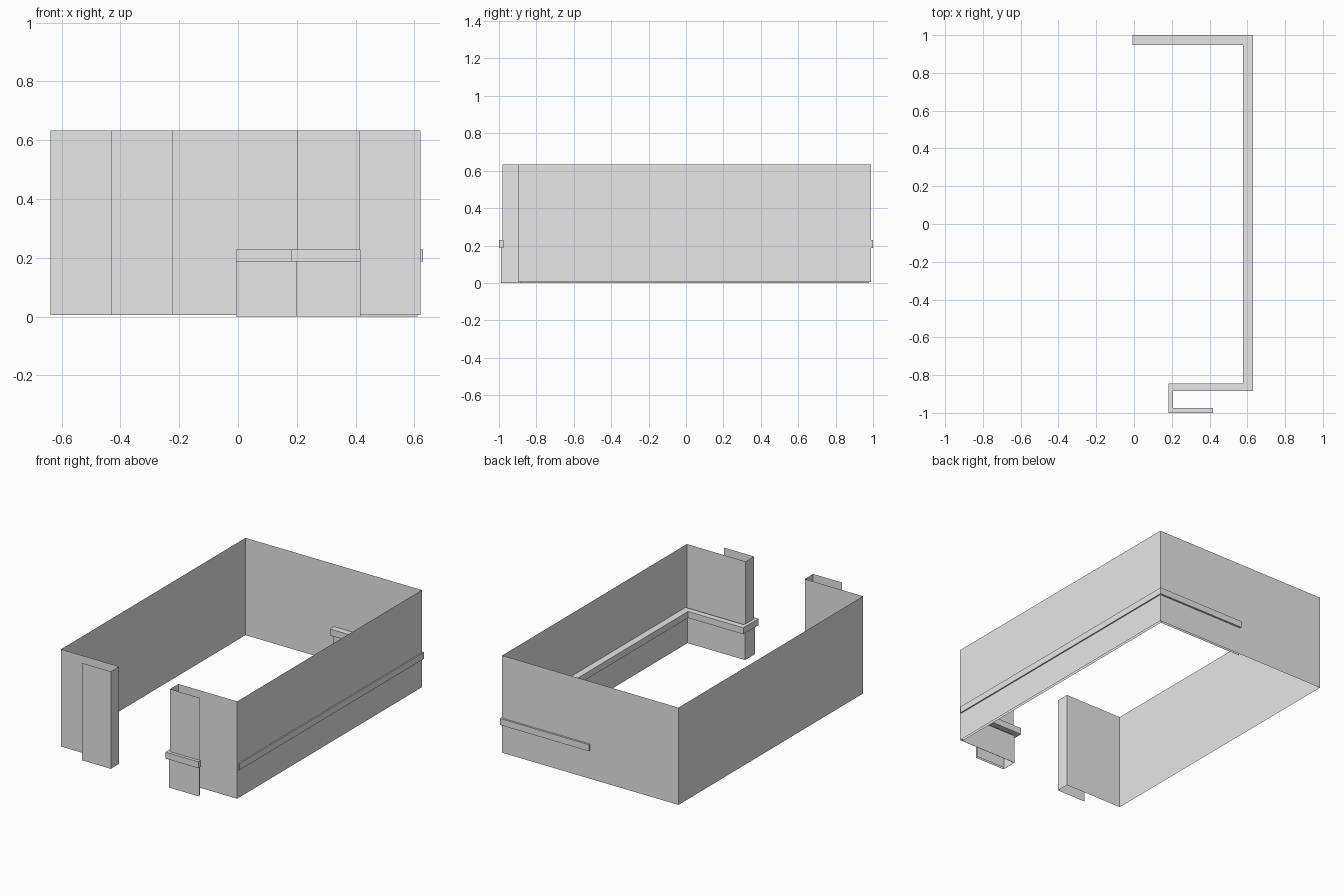
import bpy
import bmesh

cube = bpy.data.objects.get("Cube")
if cube:
    bpy.data.objects.remove(cube, do_unlink=True)

# One plain grey for everything
grey = bpy.data.materials.new("plain_grey")
grey.use_nodes = True
grey.diffuse_color = (0.8, 0.8, 0.8, 1)
grey.node_tree.nodes["Principled BSDF"].inputs["Base Color"].default_value = (0.8, 0.8, 0.8, 1)


def finish(name, bm):
    mesh = bpy.data.meshes.new(name)
    bm.to_mesh(mesh)
    bm.free()
    mesh.materials.append(grey)
    obj = bpy.data.objects.new(name, mesh)
    bpy.context.collection.objects.link(obj)
    return obj


def sheet(name, path, z0, z1):
    """Thin upright sheet that follows a plan path."""
    bm = bmesh.new()
    low = [bm.verts.new((x, y, z0)) for x, y in path]
    high = [bm.verts.new((x, y, z1)) for x, y in path]
    for i in range(len(path) - 1):
        bm.faces.new((low[i + 1], low[i], high[i], high[i + 1]))
    return finish(name, bm)


def rail(name, outer, inner, z0, z1):
    """Solid bar with mitred corners between two plan paths."""
    bm = bmesh.new()
    rings = []
    for (ox, oy), (ix, iy) in zip(outer, inner):
        corners = ((ox, oy, z0), (ox, oy, z1), (ix, iy, z1), (ix, iy, z0))
        rings.append([bm.verts.new(c) for c in corners])
    for a, b in zip(rings, rings[1:]):
        for i in range(4):
            j = (i + 1) % 4
            bm.faces.new((a[i], a[j], b[j], b[i]))
    bm.faces.new(rings[0])
    bm.faces.new(rings[-1])
    bmesh.ops.recalc_face_normals(bm, faces=bm.faces)
    return finish(name, bm)


# Room walls with a doorway whose jambs fold back along the front
left, right, back, front, lip = -0.638, 0.621, 0.988, -0.895, -0.98
walls = [(-0.43, lip), (-0.222, lip), (-0.222, front), (left, front), (left, back),
         (right, back), (right, front), (0.201, front), (0.201, lip), (0.413, lip)]
sheet("room_walls", walls, 0.005, 0.633)

# Lower lining panel on the room side of the walls
panel = [(-0.007, 0.979), (0.61, 0.979), (0.61, -0.887),
         (0.199, -0.887), (0.199, -0.989), (0.417, -0.989)]
sheet("lower_panel", panel, 0.0, 0.188)

# Rail that caps the panel and wraps around the door jamb
rail_outer = [(-0.007, 1.0), (0.629, 1.0), (0.629, -0.883),
              (0.206, -0.883), (0.206, -0.975), (0.417, -0.975)]
rail_inner = [(-0.007, 0.948), (0.577, 0.948), (0.577, -0.845),
              (0.182, -0.845), (0.182, -1.0), (0.417, -1.0)]
rail("wall_rail", rail_outer, rail_inner, 0.187, 0.229)
